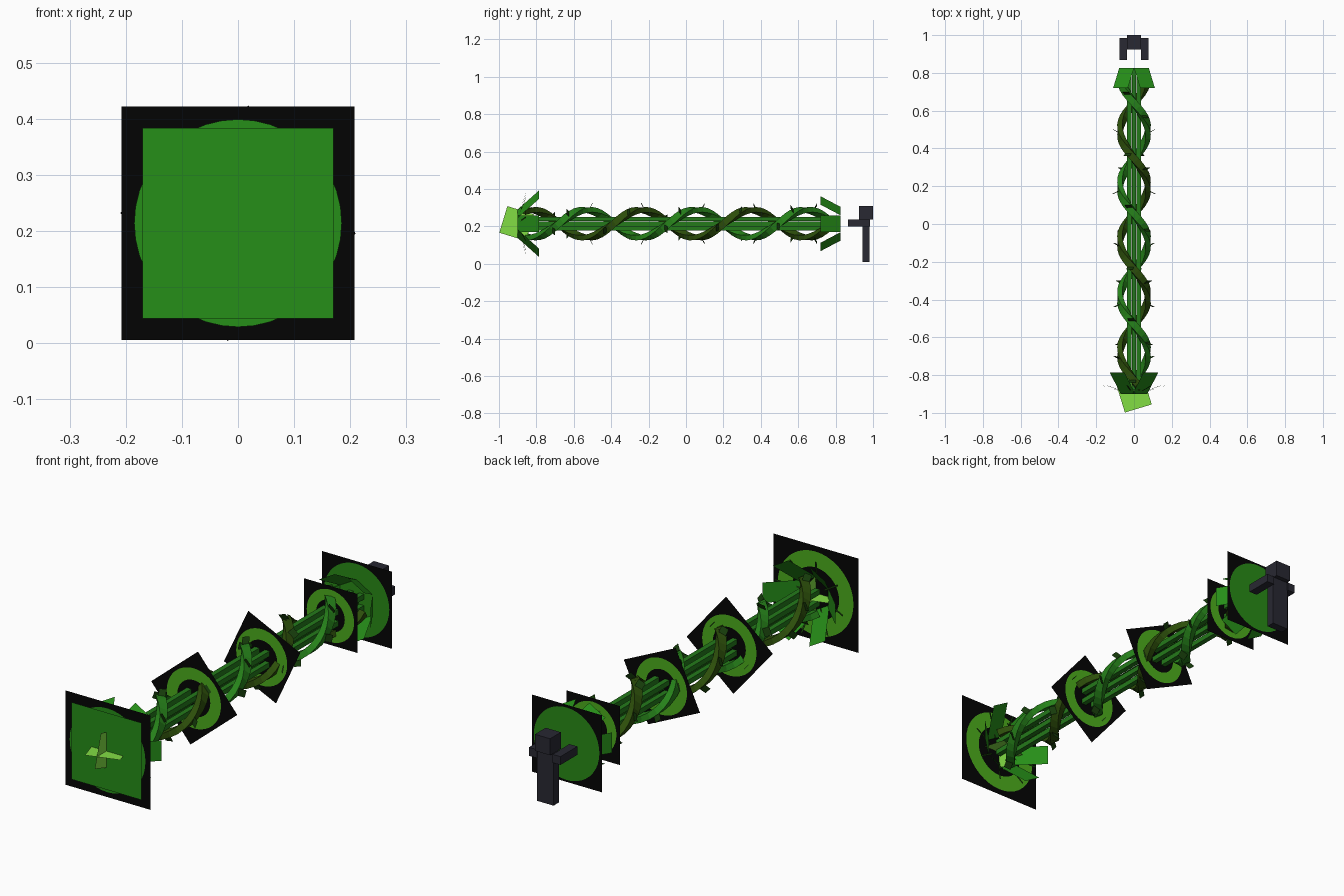
import bpy, bmesh, math
from mathutils import Vector, Matrix

cube = bpy.data.objects.get("Cube")
if cube:
    bpy.data.objects.remove(cube)

AXIS = 0.214  # height of the long centre line


def material(name, *rgb):
    lin = [(c / 255 / 12.92) if c < 11 else ((c / 255 + 0.055) / 1.055) ** 2.4 for c in rgb]
    m = bpy.data.materials.new(name)
    m.diffuse_color = (*lin, 1)
    m.use_nodes = True
    m.node_tree.nodes["Principled BSDF"].inputs["Base Color"].default_value = (*lin, 1)
    return m


BLACK = material("black", 4, 4, 4)
LEAF = material("leaf green", 38, 142, 24)
MOSS = material("moss green", 40, 138, 22)
RING = material("lime ring green", 76, 174, 28)
LIGHT = material("light bud green", 130, 222, 68)
STEM = material("stem green", 36, 122, 26)
VINE = material("vine green", 38, 130, 26)
OLIVE = material("dark olive", 44, 78, 10)
THORN = material("thorn green", 24, 64, 12)
IRON = material("dark iron", 40, 40, 50)


def finish(name, bm, mat):
    mesh = bpy.data.meshes.new(name)
    bm.to_mesh(mesh)
    bm.free()
    mesh.materials.append(mat)
    ob = bpy.data.objects.new(name, mesh)
    bpy.context.collection.objects.link(ob)
    return ob


def polar(r, ang, y, side=0.0):
    """Point at radius r and angle around the centre line, moved sideways."""
    c, s = math.cos(ang), math.sin(ang)
    return Vector((r * c - side * s, y, AXIS + r * s + side * c))


def quads(name, faces, mat):
    bm = bmesh.new()
    for f in faces:
        bm.faces.new([bm.verts.new(p) for p in f])
    return finish(name, bm, mat)


def boxes(name, spans, mat):
    bm = bmesh.new()
    for x0, x1, y0, y1, z0, z1 in spans:
        mid = Vector((x0 + x1, y0 + y1, z0 + z1)) / 2
        size = Matrix.Diagonal((x1 - x0, y1 - y0, z1 - z0, 1))
        bmesh.ops.create_cube(bm, size=1, matrix=Matrix.Translation(mid) @ size)
    return finish(name, bm, mat)


def square(name, y, half, turn, mat):
    r = half * math.sqrt(2)
    quads(name, [[polar(r, math.radians(turn + 45 + 90 * k), y) for k in range(4)]], mat)


def ring(name, ys, outer, inner, mat, n=40):
    faces = []
    for y in ys:
        for k in range(n):
            a, b = math.tau * k / n, math.tau * (k + 1) / n
            pts = [polar(outer, a, y), polar(outer, b, y)]
            pts += [polar(inner, b, y), polar(inner, a, y)] if inner else [polar(0, 0, y)]
            faces.append(pts)
    quads(name, faces, mat)


def petals(name, base_y, base_r, tip_y, tip_r, width=0.045):
    faces = []
    for k in range(6):
        a = math.radians(60 * k)
        faces.append([polar(base_r, a, base_y, -width), polar(tip_r, a, tip_y, -width),
                      polar(tip_r, a, tip_y, width), polar(base_r, a, base_y, width)])
    quads(name, faces, LEAF)


# Square plates along the shaft, with rings on both sides
square("front_plate", -0.906, 0.208, 0, BLACK)
ring("front_plate_disc", [-0.909], 0.185, 0, LEAF)
ring("front_plate_ring", [-0.903], 0.185, 0.115, RING)
square("front_panel", -0.917, 0.17, 0, LEAF)
for label, y, half, turn in (("second", -0.305, 0.149, 40),
                             ("third", 0.168, 0.14, -25),
                             ("fourth", 0.647, 0.13, 0)):
    square(label + "_plate", y, half, turn, BLACK)
    ring(label + "_plate_ring", [y - 0.003, y + 0.003], half * 0.89, half * 0.54, RING)
square("rear_plate", 0.829, 0.17, 0, BLACK)
ring("rear_plate_disc", [0.826, 0.832], 0.16, 0, MOSS)

# Crossed bud leaves poking through the front panel
outline = ((-0.048, -0.998), (0.094, -0.955), (0.05, -0.813), (-0.092, -0.856))
quads("front_bud", [[(u, y, AXIS) for u, y in outline],
                    [(0, y, AXIS + u) for u, y in outline]], LIGHT)

# Flared petals at both ends
petals("front_petals", -0.9, 0.062, -0.787, 0.178)
petals("rear_petals", 0.825, 0.079, 0.72, 0.143)

# Thin blades behind the front plate
quads("front_blades",
      [[polar(0.06, a, -0.89, -0.004), polar(0.17, a, -0.855, -0.004),
        polar(0.17, a, -0.855, 0.004), polar(0.06, a, -0.89, 0.004)]
       for a in (math.radians(12 + 45 * k) for k in range(8))], THORN)

# Bundle of straight stems
o, h = 0.025, 0.0115
boxes("stem_bundle", [(x - h, x + h, -0.88, 0.825, AXIS + z - h, AXIS + z + h)
                      for x, z in ((o, o), (-o, o), (o, -o), (-o, -o), (0, 0))], STEM)

# Two twisting square-edged vines with thorns
PITCH, START, END, REACH = 0.587, -0.87, 0.77, 0.074
SLOPE = math.atan(math.tau * REACH / PITCH)


def vine_angle(y, phase):
    return math.tau * (y + 0.68) / PITCH + phase


def vine(name, phase, mat):
    bm = bmesh.new()
    n, rows = 64, []
    for k in range(n + 1):
        y = START + (END - START) * k / n
        a = vine_angle(y, phase)
        row = []
        for dr, w in ((-0.014, -0.019), (0.014, -0.019), (0.014, 0.019), (-0.014, 0.019)):
            p = polar(REACH + dr, a, y - w * math.sin(SLOPE), w * math.cos(SLOPE))
            row.append(bm.verts.new(p))
        rows.append(row)
    for lo, hi in zip(rows, rows[1:]):
        for i in range(4):
            j = (i + 1) % 4
            bm.faces.new((lo[i], lo[j], hi[j], hi[i]))
    bm.faces.new(rows[0])
    bm.faces.new(rows[-1])
    bmesh.ops.recalc_face_normals(bm, faces=bm.faces)
    finish(name, bm, mat)

    faces = []
    for k in range(16):
        y = START + 0.05 + 0.1 * k
        a = vine_angle(y, phase)
        lean = 0.02 if k % 2 else -0.02
        faces.append([polar(REACH, a, y, -0.018), polar(REACH + 0.038, a, y + lean, -0.018),
                      polar(REACH + 0.038, a, y + lean, 0.018), polar(REACH, a, y, 0.018)])
    quads(name + "_thorns", faces, THORN)


vine("green_vine", 0, VINE)
vine("olive_vine", math.pi, OLIVE)

# Blocky figure at the rear end: head, body and two forward arms
boxes("rear_figure_head", [(-0.037, 0.037, 0.925, 1.0, 0.237, 0.31)], IRON)
boxes("rear_figure_body", [(-0.04, 0.04, 0.943, 0.98, 0.008, 0.237)], IRON)
boxes("rear_figure_arms", [(0.038, 0.077, 0.867, 0.985, 0.199, 0.236),
                           (-0.077, -0.038, 0.867, 0.985, 0.199, 0.236)], IRON)
